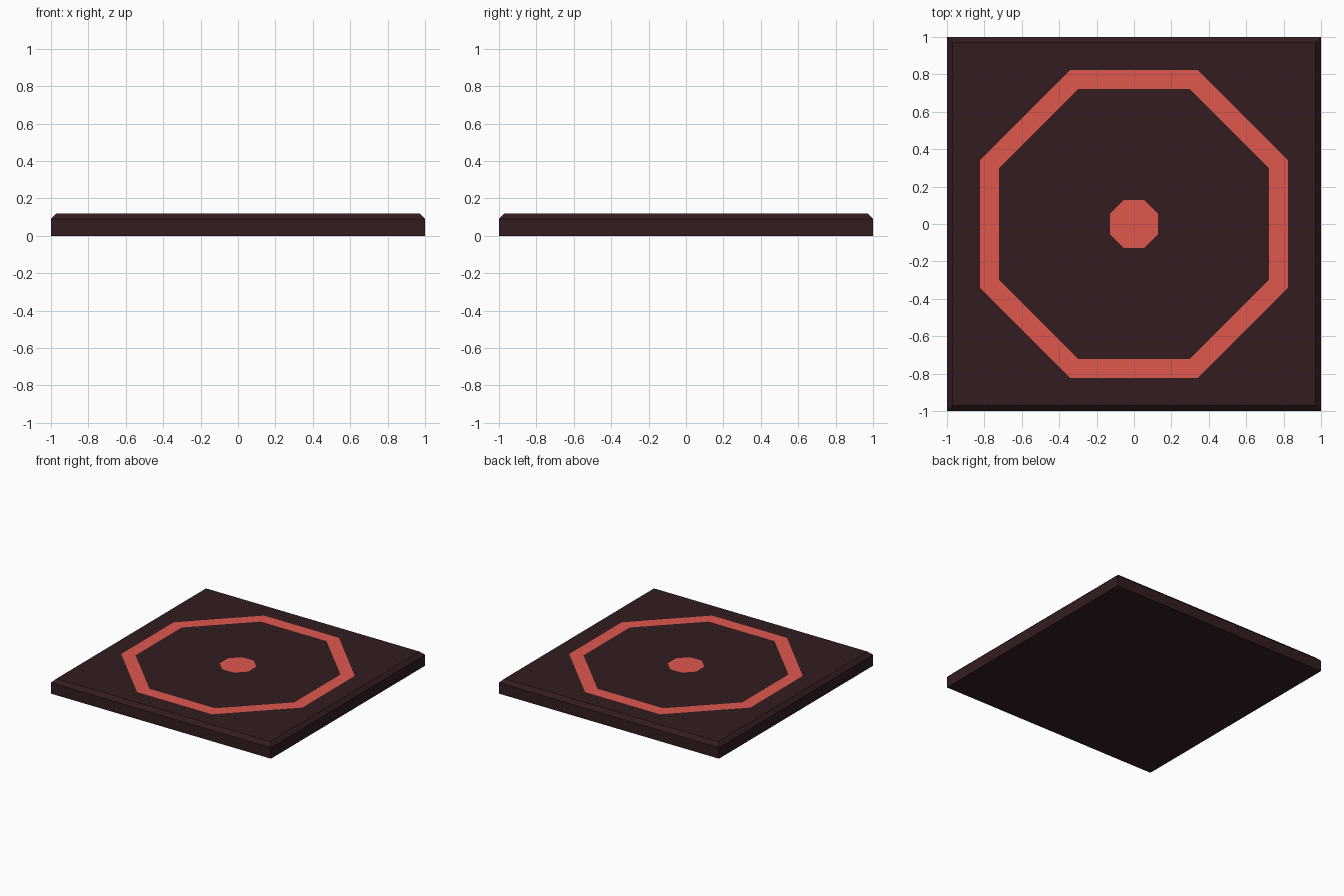
import bpy, bmesh
from math import cos, sin, pi

if "Cube" in bpy.data.objects:
    bpy.data.objects.remove(bpy.data.objects["Cube"])

TOP = 0.12


def material(name, color):
    m = bpy.data.materials.new(name)
    m.diffuse_color = (*color, 1)
    m.use_nodes = True
    m.node_tree.nodes["Principled BSDF"].inputs["Base Color"].default_value = m.diffuse_color
    return m


def finish(name, bm, mat):
    bmesh.ops.recalc_face_normals(bm, faces=bm.faces)
    me = bpy.data.meshes.new(name)
    bm.to_mesh(me)
    bm.free()
    me.materials.append(mat)
    ob = bpy.data.objects.new(name, me)
    bpy.context.collection.objects.link(ob)
    return ob


def octagon(bm, apothem, z):
    r = apothem / cos(pi / 8)
    return [bm.verts.new((r * cos(pi / 8 + i * pi / 4), r * sin(pi / 8 + i * pi / 4), z))
            for i in range(8)]


dark = material("dark_slab", (0.033, 0.012, 0.014))
red = material("red_marking", (0.74, 0.095, 0.076))

# Square slab with a chamfer around its top edge only
bm = bmesh.new()
loops = [[bm.verts.new((sx * h, sy * h, z)) for sx, sy in ((-1, -1), (1, -1), (1, 1), (-1, 1))]
         for h, z in ((1, 0), (1, 0.09), (0.97, TOP))]
bm.faces.new(loops[0])
bm.faces.new(loops[-1])
for a, b in zip(loops, loops[1:]):
    for i in range(4):
        j = (i + 1) % 4
        bm.faces.new((a[i], a[j], b[j], b[i]))
finish("slab", bm, dark)

# Flat octagonal ring marking, just proud of the slab
bm = bmesh.new()
outer, inner = octagon(bm, 0.823, TOP + 0.001), octagon(bm, 0.722, TOP + 0.001)
for i in range(8):
    j = (i + 1) % 8
    bm.faces.new((outer[i], outer[j], inner[j], inner[i]))
ring = finish("ring_marking", bm, red)

# Flat octagonal centre marking
bm = bmesh.new()
bm.faces.new(octagon(bm, 0.129, TOP + 0.001))
centre = finish("centre_marking", bm, red)

# Make sure the flat markings face upward
for ob in (ring, centre):
    if ob.data.polygons[0].normal.z < 0:
        ob.data.flip_normals()
